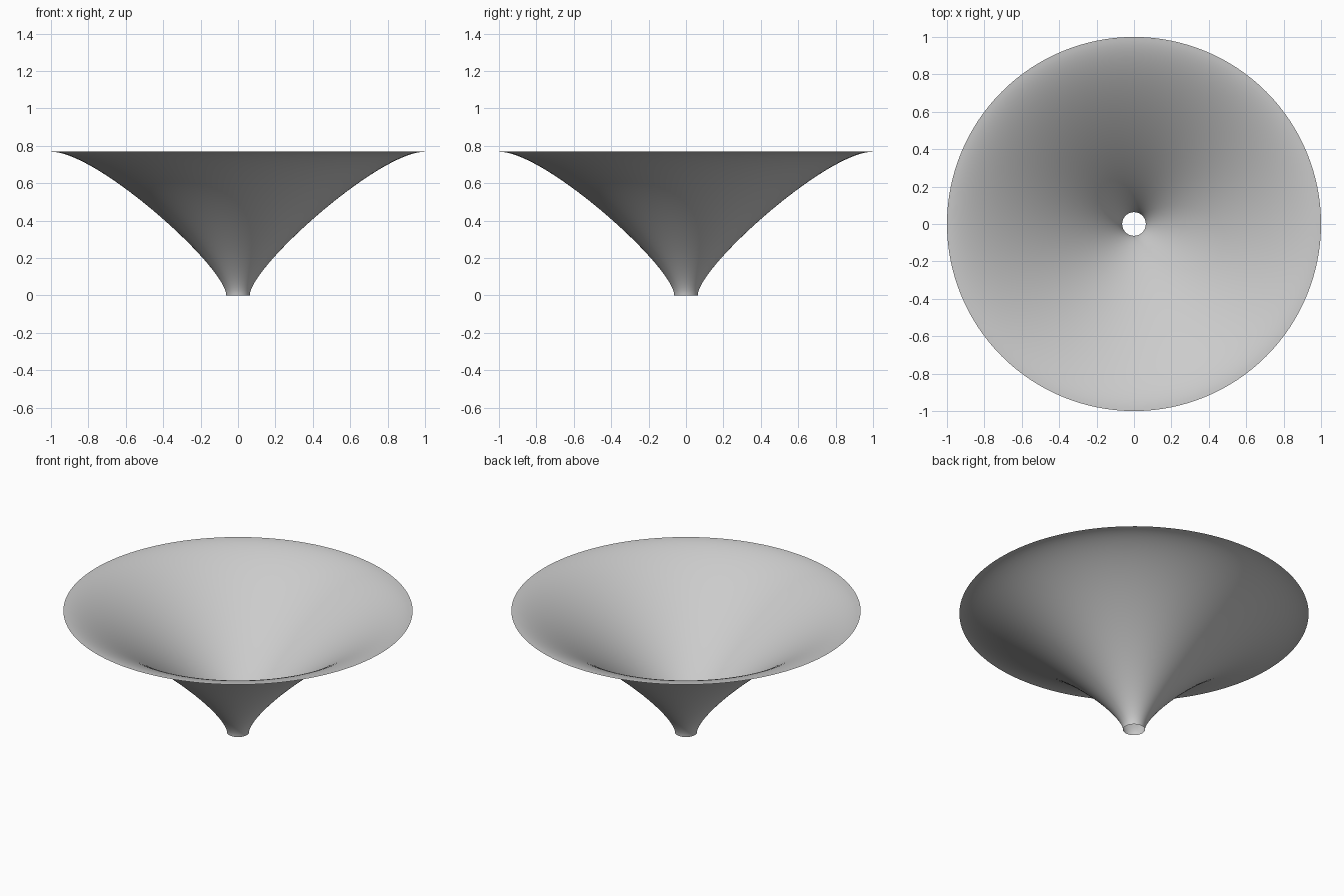
import bpy, bmesh, math
from mathutils import Vector
from mathutils.geometry import interpolate_bezier

cube = bpy.data.objects.get("Cube")
if cube:
    bpy.data.objects.remove(cube, do_unlink=True)

# Plain grey finish
grey = bpy.data.materials.new("light_grey")
grey.use_nodes = True
colour = (0.6, 0.6, 0.6, 1)
grey.diffuse_color = colour
grey.node_tree.nodes["Principled BSDF"].inputs["Base Color"].default_value = colour

# Flared profile: upright at the spout, level at the rim
HEIGHT = 0.768
profile = interpolate_bezier(Vector((0.063, 0, 0)), Vector((0.063, 0, 0.15)),
                             Vector((0.75, 0, HEIGHT)), Vector((1, 0, HEIGHT)), 40)

# Spin the open profile into a thin, open-ended funnel
bm = bmesh.new()
verts = [bm.verts.new(p) for p in profile]
edges = [bm.edges.new(pair) for pair in zip(verts, verts[1:])]
bmesh.ops.spin(bm, geom=verts + edges, cent=(0, 0, 0), axis=(0, 0, 1),
               angle=math.tau, steps=128, use_merge=True)
bmesh.ops.remove_doubles(bm, verts=bm.verts, dist=0.0001)
bmesh.ops.recalc_face_normals(bm, faces=bm.faces)
for face in bm.faces:
    face.smooth = True

mesh = bpy.data.meshes.new("funnel")
bm.to_mesh(mesh)
bm.free()
mesh.materials.append(grey)
bpy.context.collection.objects.link(bpy.data.objects.new("funnel", mesh))
